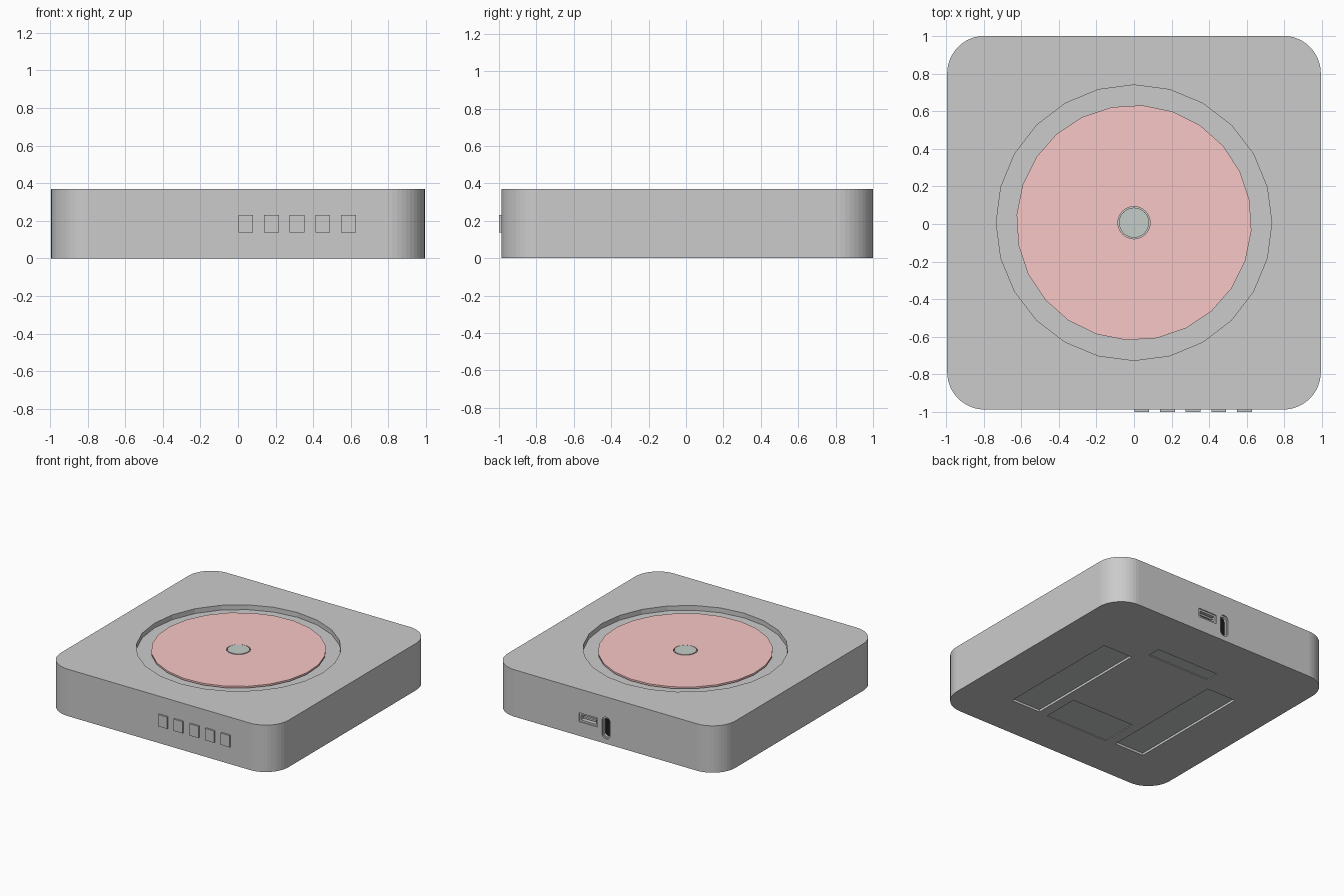
import bpy, bmesh
from math import sin, cos, pi, radians
from mathutils import Vector

if "Cube" in bpy.data.objects:
    bpy.data.objects.remove(bpy.data.objects["Cube"])

CY = 0.007          # body centre in y
HALF = 0.994        # half width of the body
TOP = 0.37


def material(name, rgb):
    m = bpy.data.materials.new(name)
    m.diffuse_color = (*rgb, 1)
    m.use_nodes = True
    m.node_tree.nodes["Principled BSDF"].inputs["Base Color"].default_value = m.diffuse_color
    return m


def rounded(w, h, r, n):
    """Outline of a w x h rectangle with corner radius r, counter-clockwise."""
    pts = []
    for k, (sx, sy) in enumerate([(1, 1), (-1, 1), (-1, -1), (1, -1)]):
        for i in range(n + 1):
            a = pi / 2 * (k + i / n)
            p = (sx * (w / 2 - r) + r * cos(a), sy * (h / 2 - r) + r * sin(a))
            if not pts or (Vector(p) - Vector(pts[-1])).length > 1e-5:
                pts.append(p)
    if (Vector(pts[0]) - Vector(pts[-1])).length < 1e-5:
        pts.pop()
    return pts


def circle(r, n, turn=0.0):
    return [(r * cos(turn + 2 * pi * i / n), r * sin(turn + 2 * pi * i / n)) for i in range(n)]


def prism(name, pts, place, lo, hi, mat=None):
    """Extrude an outline; place maps (u, v, depth) to a point."""
    bm = bmesh.new()
    rings = [[bm.verts.new(place(u, v, d)) for u, v in pts] for d in (lo, hi)]
    bm.faces.new(rings[0])
    bm.faces.new(rings[1])
    for i in range(len(pts)):
        j = (i + 1) % len(pts)
        bm.faces.new((rings[0][i], rings[0][j], rings[1][j], rings[1][i]))
    bmesh.ops.recalc_face_normals(bm, faces=bm.faces)
    me = bpy.data.meshes.new(name)
    bm.to_mesh(me)
    bm.free()
    ob = bpy.data.objects.new(name, me)
    bpy.context.collection.objects.link(ob)
    if mat:
        me.materials.append(mat)
    return ob


def box(name, x, y, z, mat=None):
    pts = [(x[0], y[0]), (x[1], y[0]), (x[1], y[1]), (x[0], y[1])]
    return prism(name, pts, lambda u, v, d: (u, v, d), *z, mat)


def cut(target, cutter):
    mod = target.modifiers.new("cut", 'BOOLEAN')
    mod.object = cutter
    mod.operation = 'DIFFERENCE'
    mod.solver = 'EXACT'
    bpy.context.view_layer.objects.active = target
    bpy.ops.object.modifier_apply(modifier=mod.name)
    bpy.data.objects.remove(cutter)


def flat(u, v, d):      # outlines lying in the horizontal plane
    return (u, v + CY, d)


def back(cx, cz):       # outlines standing on the back face
    return lambda u, v, d: (u + cx, d, v + cz)


pink = material("disc_pink", (0.95, 0.57, 0.57))
green = material("grey_green", (0.56, 0.61, 0.58))
black = material("port_black", (0.01, 0.01, 0.01))

# Rounded square case with the round disc well in its top
case = prism("case", rounded(2 * HALF, 2 * HALF, 0.2, 12), flat, 0, TOP)
cut(case, prism("well", circle(0.733, 24, pi / 2), flat, 0.332, 0.5))

# Shallow recesses in the underside, each with a lining
recesses = {
    "foot_strip_right": ((0.355, 0.61), (-0.63, 0.395), 0.02),
    "foot_strip_left": ((-0.61, -0.355), (-0.63, 0.395), 0.02),
    "label_panel": ((-0.275, 0.275), (-0.64, -0.345), 0.008),
    "rear_panel": ((-0.275, 0.275), (0.495, 0.60), 0.008),
}
for name, (x, y, depth) in recesses.items():
    cut(case, box("recess", x, y, (-0.1, depth)))
    box(name, x, y, (depth - 0.002, depth + 0.01), green)

# Ports in the back: a wide socket and an upright rounded slot
wide, slot = back(0.152, 0.147), back(-0.003, 0.124)
back_y = CY + HALF
cut(case, prism("socket_hole", rounded(0.165, 0.07, 0.006, 2), wide, back_y - 0.06, 1.2))
cut(case, prism("slot_hole", rounded(0.07, 0.17, 0.034, 6), slot, back_y - 0.08, 1.2))

wide_rim = prism("socket_rim", rounded(0.165, 0.07, 0.006, 2), wide, back_y - 0.06, back_y - 0.008)
cut(wide_rim, prism("rim_hole", rounded(0.135, 0.042, 0.004, 2), wide, back_y - 0.05, 1.2))
prism("socket_tongue", rounded(0.11, 0.014, 0.002, 1), wide, back_y - 0.055, back_y - 0.015)
slot_rim = prism("slot_rim", rounded(0.07, 0.17, 0.034, 6), slot, back_y - 0.08, back_y - 0.01)
cut(slot_rim, prism("rim_hole", rounded(0.05, 0.145, 0.024, 6), slot, back_y - 0.07, 1.2))
prism("slot_core", rounded(0.05, 0.145, 0.024, 6), slot, back_y - 0.075, back_y - 0.03, black)

# Row of five front buttons
for i in range(5):
    x = 0.002 + 0.1365 * i
    box(f"button_{i + 1}", (x, x + 0.079), (-1.0, -0.97), (0.138, 0.231))

# Disc with a centre hole, resting on the spindle
disc = prism("disc", circle(0.626, 24, radians(-4)), flat, 0.344, 0.358, pink)
cut(disc, prism("disc_hole", circle(0.086, 24), flat, 0.2, 0.5))
prism("spindle", circle(0.08, 24), flat, 0.325, 0.36, green)
